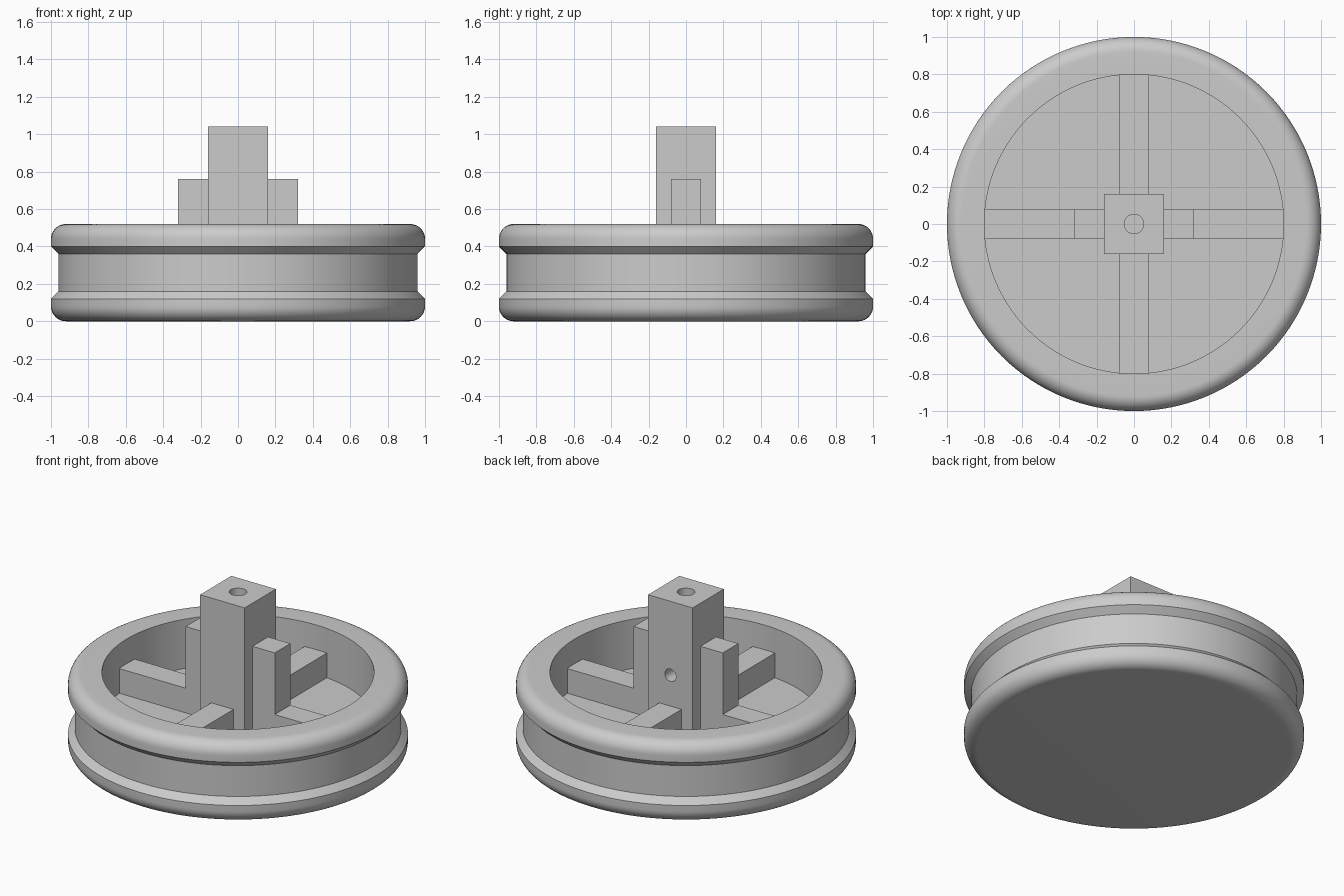
import bpy
import bmesh
import math
from mathutils import Matrix

cube = bpy.data.objects.get("Cube")
if cube:
    bpy.data.objects.remove(cube, do_unlink=True)

FLOOR, SPOKE_TOP, RIM_TOP = 0.20, 0.36, 0.52
POST_TOP, UPRIGHT_TOP = 1.04, 0.76
POST_HALF, ARM_HALF, INNER_R = 0.16, 0.08, 0.80

# Single plain material
grey = bpy.data.materials.new("light grey")
grey.use_nodes = True
grey.diffuse_color = (0.6, 0.6, 0.6, 1)
bsdf = next(n for n in grey.node_tree.nodes if n.type == "BSDF_PRINCIPLED")
bsdf.inputs["Base Color"].default_value = grey.diffuse_color


def add_object(name, bm):
    bmesh.ops.recalc_face_normals(bm, faces=bm.faces)
    mesh = bpy.data.meshes.new(name)
    bm.to_mesh(mesh)
    bm.free()
    mesh.materials.append(grey)
    obj = bpy.data.objects.new(name, mesh)
    bpy.context.collection.objects.link(obj)
    return obj


def box(name, low, high):
    bm = bmesh.new()
    bmesh.ops.create_cube(bm, size=1)
    for v in bm.verts:
        v.co = [a + (c + 0.5) * (b - a) for a, b, c in zip(low, high, v.co)]
    return add_object(name, bm)


def select_only(obj):
    bpy.ops.object.select_all(action="DESELECT")
    obj.select_set(True)
    bpy.context.view_layer.objects.active = obj


def smooth(obj):
    select_only(obj)
    bpy.ops.object.shade_smooth_by_angle(angle=math.radians(30))


def fillet(r, z, radius, start):
    angles = [math.radians(start + 90 * i / 10) for i in range(11)]
    return [(r + radius * math.cos(a), z + radius * math.sin(a)) for a in angles]


# Grooved wheel body, turned from a profile
profile = [(0, 0)]
profile += fillet(0.92, 0.08, 0.08, -90)
profile += [(1, 0.12), (0.96, 0.16), (0.96, 0.36), (1, 0.40)]
profile += fillet(0.92, RIM_TOP - 0.08, 0.08, 0)
profile += [(INNER_R, RIM_TOP), (INNER_R, FLOOR), (0, FLOOR)]
bm = bmesh.new()
verts = [bm.verts.new((r, 0, z)) for r, z in profile]
edges = [bm.edges.new(pair) for pair in zip(verts, verts[1:])]
bmesh.ops.spin(bm, geom=verts + edges, cent=(0, 0, 0), axis=(0, 0, 1),
               angle=2 * math.pi, steps=128, use_merge=False)
bmesh.ops.remove_doubles(bm, verts=bm.verts, dist=0.0001)
smooth(add_object("wheel_body", bm))

# Four spokes from the post to the rim wall
for name, turn in (("left", 0), ("back", 90), ("right", 180), ("front", 270)):
    spoke = box(name + "_spoke", (POST_HALF, -ARM_HALF, FLOOR),
                (INNER_R + 0.01, ARM_HALF, SPOKE_TOP))
    spoke.data.transform(Matrix.Rotation(math.radians(turn), 4, "Z"))

# Uprights on both sides of the post
for name, turn in (("left", 0), ("right", 180)):
    upright = box(name + "_upright", (POST_HALF, -ARM_HALF, SPOKE_TOP),
                  (2 * POST_HALF, ARM_HALF, UPRIGHT_TOP))
    upright.data.transform(Matrix.Rotation(math.radians(turn), 4, "Z"))

# Central square post
post = box("center_post", (-POST_HALF, -POST_HALF, FLOOR),
           (POST_HALF, POST_HALF, POST_TOP))


def drill(name, radius, depth, matrix):
    bm = bmesh.new()
    bmesh.ops.create_cone(bm, cap_ends=True, segments=32, radius1=radius,
                          radius2=radius, depth=depth, matrix=matrix)
    cutter = add_object(name, bm)
    mod = post.modifiers.new(name, "BOOLEAN")
    mod.operation = "DIFFERENCE"
    mod.solver = "EXACT"
    mod.object = cutter
    select_only(post)
    bpy.ops.object.modifier_apply(modifier=mod.name)
    bpy.data.objects.remove(cutter, do_unlink=True)


# Shaft bore from the top and set screw hole from the back
drill("shaft_bore", 0.052, 1.2, Matrix.Translation((0, 0, POST_TOP)))
drill("screw_hole", 0.04, 0.3, Matrix.Translation((0, 0.16, 0.56))
      @ Matrix.Rotation(math.radians(90), 4, "X"))
smooth(post)
